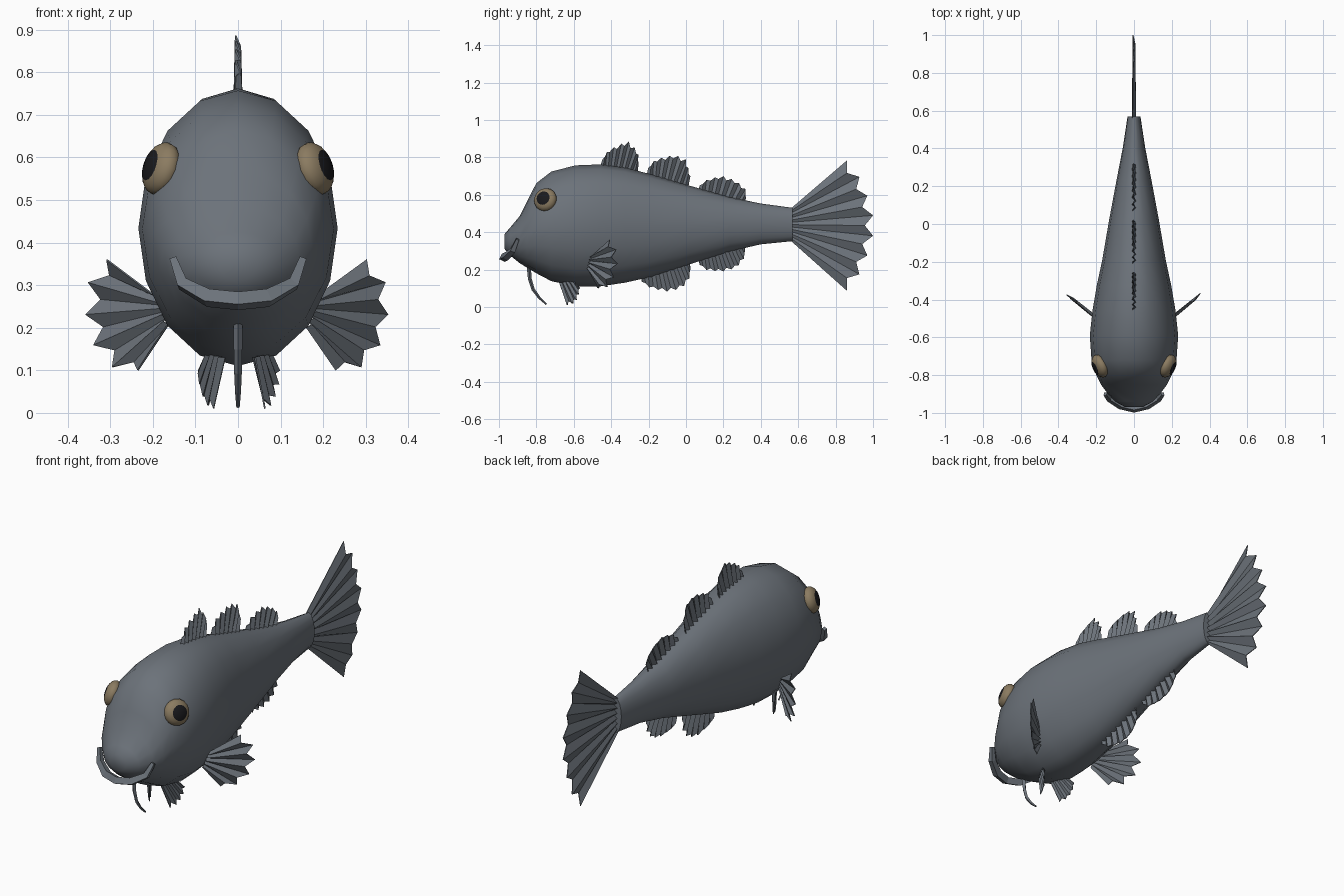
import bpy, bmesh, math
from mathutils import Vector, Matrix

cube = bpy.data.objects.get("Cube")
if cube:
    bpy.data.objects.remove(cube, do_unlink=True)


def material(name, rgb):
    m = bpy.data.materials.new(name)
    m.use_nodes = True
    m.diffuse_color = (*rgb, 1)
    m.node_tree.nodes["Principled BSDF"].inputs["Base Color"].default_value = (*rgb, 1)
    return m


SKIN = material("slate grey skin", (0.15, 0.17, 0.195))
IRIS = material("brown iris", (0.26, 0.2, 0.12))
PUPIL = material("black pupil", (0.01, 0.01, 0.012))


def make_object(name, bm, *mats):
    bmesh.ops.recalc_face_normals(bm, faces=bm.faces)
    mesh = bpy.data.meshes.new(name)
    bm.to_mesh(mesh)
    bm.free()
    for m in mats:
        mesh.materials.append(m)
    ob = bpy.data.objects.new(name, mesh)
    bpy.context.collection.objects.link(ob)
    return ob


def smooth(ob, degrees):
    bpy.ops.object.select_all(action="DESELECT")
    ob.select_set(True)
    bpy.context.view_layer.objects.active = ob
    bpy.ops.object.shade_smooth_by_angle(angle=math.radians(degrees))


# Body: sixteen-sided oval sections (y, bottom, top, half width)
SECTIONS = [
    (-0.97, 0.31, 0.39, 0.045), (-0.94, 0.275, 0.425, 0.1),
    (-0.89, 0.235, 0.485, 0.145), (-0.85, 0.21, 0.565, 0.175),
    (-0.8, 0.18, 0.662, 0.2), (-0.72, 0.138, 0.724, 0.225),
    (-0.59, 0.11, 0.757, 0.234), (-0.46, 0.11, 0.762, 0.22),
    (-0.325, 0.13, 0.745, 0.197), (-0.19, 0.16, 0.71, 0.168),
    (0.02, 0.228, 0.648, 0.132), (0.235, 0.297, 0.587, 0.092),
    (0.4, 0.335, 0.553, 0.06), (0.57, 0.352, 0.53, 0.034),
]
SIDES = 16
bm = bmesh.new()
rings = []
for y, low, high, half in SECTIONS:
    ring = []
    for i in range(SIDES):
        a = math.tau * i / SIDES
        z = (low + high) / 2 + (high - low) / 2 * math.sin(a)
        ring.append(bm.verts.new((half * math.cos(a), y, z)))
    rings.append(ring)
for a, b in zip(rings, rings[1:]):
    for i in range(SIDES):
        j = (i + 1) % SIDES
        bm.faces.new((a[i], a[j], b[j], b[i]))
bm.faces.new(rings[0])
bm.faces.new(rings[-1])
smooth(make_object("body", bm, SKIN), 60)


def along(points, t):
    """Point at fraction t of a polyline."""
    lengths = [(b - a).length for a, b in zip(points, points[1:])]
    d = t * sum(lengths)
    for a, b, l in zip(points, points[1:], lengths):
        if d <= l:
            return a.lerp(b, d / l)
        d -= l
    return points[-1]


def fin(name, root, tips, spikes, fold, notch, side=1):
    """Pleated fan from a root line to a toothed outer edge."""
    root = [Vector((x * side, y, z)) for x, y, z in root]
    tips = [Vector((x * side, y, z)) for x, y, z in tips]
    normal = (root[-1] - root[0]).cross(along(tips, 0.5) - root[0]).normalized()
    bm = bmesh.new()
    rays = []
    count = 2 * spikes - 1
    for i in range(count):
        t = i / (count - 1)
        a, b = along(root, t), along(tips, t)
        if i % 2:
            b = b.lerp(a, notch)
        shift = normal * fold * (1 if i % 2 else -1)
        rays.append((bm.verts.new(a + shift), bm.verts.new(b + shift * 0.6)))
    for (a, b), (c, d) in zip(rays, rays[1:]):
        bm.faces.new((a, b, d, c))
    ob = make_object(name, bm, SKIN)
    thick = ob.modifiers.new("thickness", "SOLIDIFY")
    thick.thickness = 0.004
    thick.offset = 0


def flat(points):
    return [(0, y, z) for y, z in points]


# Fins on the midline
fin("front_dorsal_fin", flat([(-0.46, 0.74), (-0.26, 0.715)]),
    flat([(-0.445, 0.79), (-0.415, 0.84), (-0.31, 0.89), (-0.255, 0.83), (-0.255, 0.77)]),
    8, 0.009, 0.14)
fin("middle_dorsal_fin", flat([(-0.21, 0.7), (0.01, 0.635)]),
    flat([(-0.2, 0.745), (-0.165, 0.79), (-0.06, 0.815), (0.0, 0.79), (0.022, 0.7)]),
    8, 0.009, 0.14)
fin("rear_dorsal_fin", flat([(0.065, 0.615), (0.31, 0.55)]),
    flat([(0.075, 0.65), (0.11, 0.68), (0.19, 0.703), (0.27, 0.675), (0.32, 0.63), (0.32, 0.585)]),
    8, 0.009, 0.14)
fin("front_anal_fin", flat([(-0.24, 0.17), (0.02, 0.25)]),
    flat([(-0.235, 0.135), (-0.19, 0.1), (-0.095, 0.08), (-0.02, 0.1), (0.022, 0.155), (0.022, 0.2)]),
    8, 0.009, 0.14)
fin("rear_anal_fin", flat([(0.065, 0.26), (0.31, 0.335)]),
    flat([(0.075, 0.225), (0.11, 0.197), (0.19, 0.188), (0.27, 0.207), (0.315, 0.265), (0.315, 0.3)]),
    8, 0.009, 0.14)
fin("tail_fin", flat([(0.56, 0.525), (0.56, 0.355)]),
    flat([(0.86, 0.782), (0.925, 0.7), (0.965, 0.61), (1.0, 0.49),
          (1.0, 0.38), (0.965, 0.26), (0.925, 0.17), (0.86, 0.088)]),
    8, 0.009, 0.1)

# Paired fins and eyes
for label, s in (("left", 1), ("right", -1)):
    fin(label + "_pectoral_fin", [(0.19, -0.505, 0.275), (0.165, -0.525, 0.2)],
        [(0.305, -0.41, 0.36), (0.35, -0.375, 0.305), (0.355, -0.37, 0.23),
         (0.335, -0.39, 0.155), (0.29, -0.425, 0.105), (0.232, -0.47, 0.1)],
        6, 0.008, 0.16, s)
    fin(label + "_pelvic_fin", [(0.035, -0.675, 0.13), (0.075, -0.6, 0.14)],
        [(0.06, -0.635, 0.01), (0.078, -0.595, 0.02), (0.092, -0.575, 0.06),
         (0.095, -0.568, 0.1)],
        5, 0.006, 0.16, s)

    bm = bmesh.new()
    bmesh.ops.create_uvsphere(bm, u_segments=16, v_segments=10, radius=0.064)
    for f in bm.faces:
        f.material_index = 1 if f.calc_center_median().z > 0.052 else 0
    facing = Vector((0.85 * s, -0.38, 0.28)).to_track_quat("Z", "Y").to_matrix().to_4x4()
    place = Matrix.Translation((0.18 * s, -0.752, 0.573))
    bm.transform(place @ facing @ Matrix.Diagonal((1, 1, 0.6, 1)))
    smooth(make_object(label + "_eye", bm, IRIS, PUPIL), 50)


def tube(name, points, depth):
    """Tapered four-sided tube; each point is x, y, z, relative radius."""
    curve = bpy.data.curves.new(name, "CURVE")
    curve.dimensions = "3D"
    curve.bevel_depth = depth
    curve.bevel_resolution = 0
    curve.use_fill_caps = True
    spline = curve.splines.new("POLY")
    spline.points.add(len(points) - 1)
    for p, (x, y, z, r) in zip(spline.points, points):
        p.co = (x, y, z, 1)
        p.radius = r
    curve.materials.append(SKIN)
    ob = bpy.data.objects.new(name, curve)
    bpy.context.collection.objects.link(ob)
    bpy.ops.object.select_all(action="DESELECT")
    ob.select_set(True)
    bpy.context.view_layer.objects.active = ob
    bpy.ops.object.convert(target="MESH")
    for f in bpy.context.object.data.polygons:
        f.use_smooth = False


# Lip and chin barbel
half_lip = [(0.152, -0.9, 0.362, 0.5), (0.13, -0.925, 0.303, 0.8), (0.07, -0.96, 0.27, 1)]
tube("lip", half_lip + [(0, -0.977, 0.263, 1)] + [(-x, y, z, r) for x, y, z, r in half_lip[::-1]], 0.023)
tube("chin_barbel", [(0, -0.84, 0.21, 1.1), (0, -0.835, 0.15, 1), (0, -0.818, 0.095, 0.9),
                     (0, -0.785, 0.05, 0.7), (0, -0.747, 0.014, 0.4)], 0.01)
